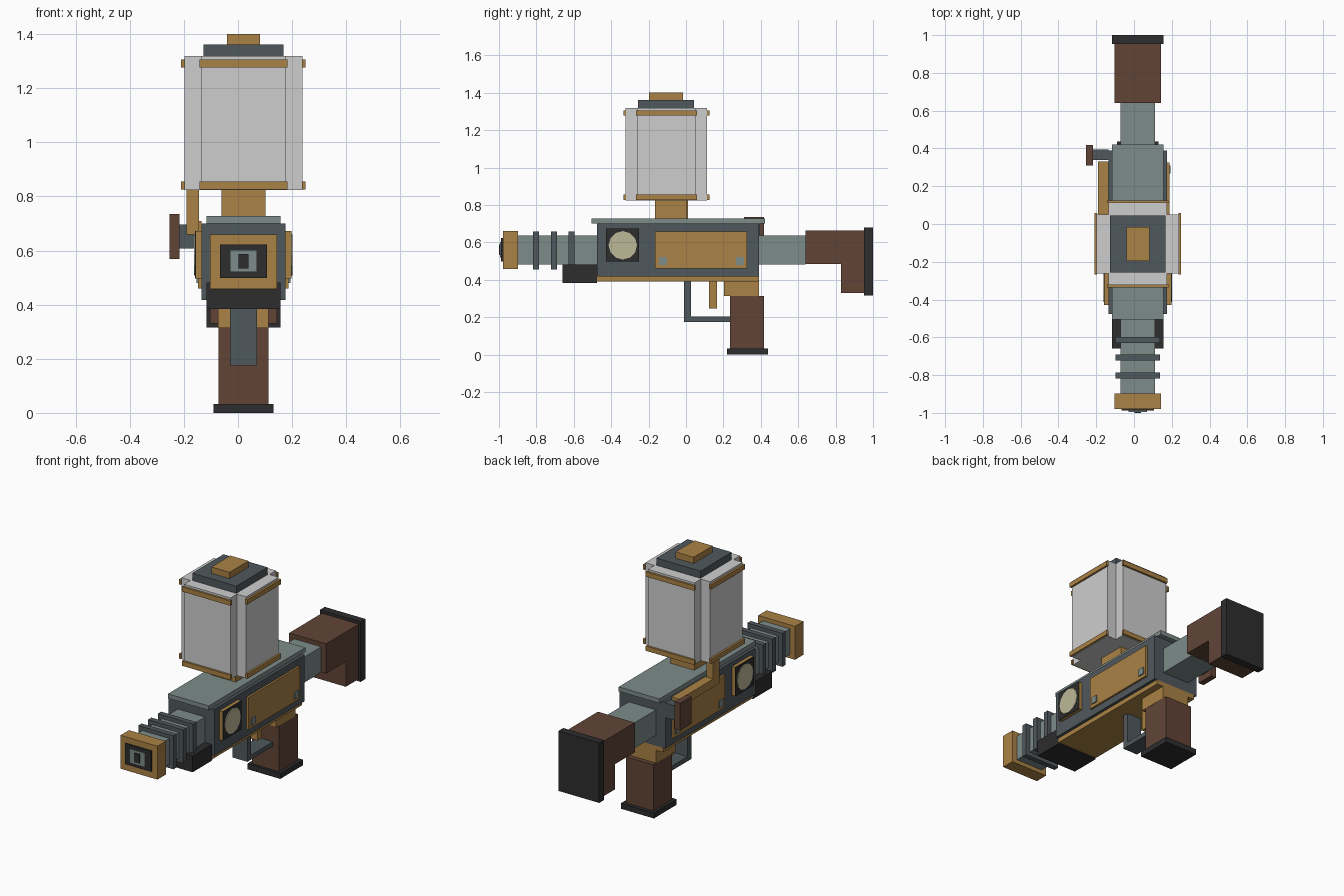
import bpy
import bmesh
from math import pi
from mathutils import Matrix, Vector

default_cube = bpy.data.objects.get("Cube")
if default_cube:
    bpy.data.objects.remove(default_cube, do_unlink=True)

AXIS = .02  # the gun's own centre line in x


def linear(channel):
    channel /= 255
    return channel / 12.92 if channel < .04 else ((channel + .055) / 1.055) ** 2.4


def material(name, red, green, blue):
    colour = (linear(red), linear(green), linear(blue), 1)
    mat = bpy.data.materials.new(name)
    mat.use_nodes = True
    mat.diffuse_color = colour
    shader = next(n for n in mat.node_tree.nodes if n.type == "BSDF_PRINCIPLED")
    shader.inputs["Base Color"].default_value = colour
    return mat


brass = material("brass", 170, 130, 69)
slate = material("dark slate metal", 80, 88, 92)
steel = material("grey green steel", 125, 140, 138)
glass = material("pale tank glass", 206, 206, 206)
wood = material("brown wood", 97, 68, 54)
black = material("black rubber", 45, 45, 45)
cream = material("cream dial", 190, 185, 152)


def finish(name, bm, mat):
    mesh = bpy.data.meshes.new(name)
    bm.to_mesh(mesh)
    bm.free()
    mesh.materials.append(mat)
    part = bpy.data.objects.new(name, mesh)
    bpy.context.scene.collection.objects.link(part)
    return part


def block(name, mat, x, y, z):
    """Box given by its (low, high) range on each axis."""
    low, high = (Vector(corner) for corner in zip(x, y, z))
    bm = bmesh.new()
    bmesh.ops.create_cube(bm, size=1)
    bmesh.ops.scale(bm, vec=high - low, verts=bm.verts)
    bmesh.ops.translate(bm, vec=(low + high) / 2, verts=bm.verts)
    return finish(name, bm, mat)


def box(name, mat, half, y, z):
    """Box centred on the gun's axis."""
    return block(name, mat, (AXIS - half, AXIS + half), y, z)


def cross_prism(name, mat, centre, arm, reach, z):
    """Upright prism with a plus-shaped section."""
    quarter = [(reach, -arm), (reach, arm), (arm, arm)]
    bm = bmesh.new()
    ring = []
    for turn in range(4):
        spin = Matrix.Rotation(turn * pi / 2, 3, "Z")
        for px, py in quarter:
            ring.append(bm.verts.new(spin @ Vector((px, py, 0)) + Vector((*centre, z[0]))))
    base = bm.faces.new(ring)
    top = bmesh.ops.extrude_face_region(bm, geom=[base])["geom"]
    moved = [v for v in top if isinstance(v, bmesh.types.BMVert)]
    bmesh.ops.translate(bm, vec=(0, 0, z[1] - z[0]), verts=moved)
    bmesh.ops.recalc_face_normals(bm, faces=bm.faces)
    return finish(name, bm, mat)


# Receiver
box("receiver_body", slate, half=.155, y=(-.476, .39), z=(.418, .7))
box("receiver_top_plate", steel, half=.137, y=(-.505, .422), z=(.7, .727))
box("receiver_bottom_plate", brass, half=.137, y=(-.476, .39), z=(.39, .418))
box("front_block", black, half=.137, y=(-.66, -.476), z=(.383, .482))

# Barrel, cooling rings and muzzle
box("barrel", steel, half=.091, y=(-.9, -.476), z=(.481, .636))
for index in range(3):
    back = -.597 - index * .094
    box(f"barrel_ring_{index}", slate, half=.118, y=(back - .032, back), z=(.456, .659))
box("muzzle_block", brass, half=.124, y=(-.979, -.898), z=(.457, .66))
box("muzzle_plate", black, half=.087, y=(-.988, -.979), z=(.498, .623))
box("muzzle_inner_plate", steel, half=.05, y=(-.994, -.988), z=(.52, .602))
box("muzzle_hole", black, half=.018, y=(-1, -.994), z=(.533, .588))

# Stock
box("stock_tube", steel, half=.091, y=(.39, .64), z=(.481, .636))
box("stock_body", wood, half=.124, y=(.64, .953), z=(.483, .663))
box("stock_heel", wood, half=.124, y=(.829, .953), z=(.33, .483))
box("butt_plate", black, half=.137, y=(.953, 1), z=(.316, .68))

# Grip, trigger and guard
box("grip_mount", brass, half=.093, y=(.203, .39), z=(.313, .39))
box("grip", wood, half=.092, y=(.235, .417), z=(.033, .313))
box("grip_base", black, half=.111, y=(.219, .438), z=(0, .033))
box("trigger", brass, half=.025, y=(.123, .166), z=(.246, .39))
box("guard_front", slate, half=.05, y=(-.01, .027), z=(.175, .39))
box("guard_bottom", slate, half=.05, y=(.027, .235), z=(.175, .203))

# Tank with its neck and lid
tank = (AXIS, -.105)
cross_prism("tank", glass, tank, arm=.156, reach=.218, z=(.823, 1.318))
box("tank_neck", brass, half=.081, y=(-.166, .006), z=(.727, .823))
box("tank_lid", slate, half=.148, y=(-.256, .044), z=(1.318, 1.362))
box("tank_cap", brass, half=.061, y=(-.197, -.015), z=(1.362, 1.4))

# Brass strips on the four tank faces, low and high
for level, bottom in (("lower", .826), ("upper", 1.277)):
    span = (bottom, bottom + .029)
    for side in (-1, 1):
        tag = f"{level}_{'right' if side < 0 else 'left'}"
        edge = sorted((side * .216, side * .23))
        block(f"tank_strip_{tag}", brass, [tank[0] + e for e in edge],
              (tank[1] - .163, tank[1] + .163), span)
        tag = f"{level}_{'front' if side < 0 else 'back'}"
        box(f"tank_strip_{tag}", brass, .163, [tank[1] + e for e in edge], span)

# Side panels, bolts and round dials on both flanks
for side, tag in ((-1, "right"), (1, "left")):
    def flank(inner, outer):
        return sorted((AXIS + side * inner, AXIS + side * outer))

    block(f"side_panel_{tag}", brass, flank(.155, .167), (-.166, .326), (.46, .657))
    for index, y in enumerate((-.123, .289)):
        block(f"panel_bolt_{index}_{tag}", steel, flank(.167, .174),
              (y - .021, y + .021), (.48, .522))
    block(f"dial_frame_{tag}", brass, flank(.155, .175), (-.428, -.25), (.497, .673))
    block(f"dial_plate_{tag}", black, flank(.175, .178), (-.428, -.25), (.497, .673))
    bm = bmesh.new()
    place = Matrix.Translation((AXIS + side * .179, -.338, .584))
    bmesh.ops.create_cone(bm, cap_ends=True, segments=12, radius1=.076, radius2=.076,
                          depth=.006, matrix=place @ Matrix.Rotation(pi / 2, 4, "Y"))
    finish(f"dial_{tag}", bm, cream)

# Feed pipe from the tank and side lever
block("feed_pipe_upright", brass, (-.19, -.145), (-.05, .01), (.66, .825))
block("feed_pipe_run", brass, (-.19, -.135), (.01, .332), (.66, .71))
block("lever_arm", slate, (-.217, -.135), (.34, .395), (.608, .697))
block("lever_knob", wood, (-.253, -.217), (.31, .418), (.569, .735))
